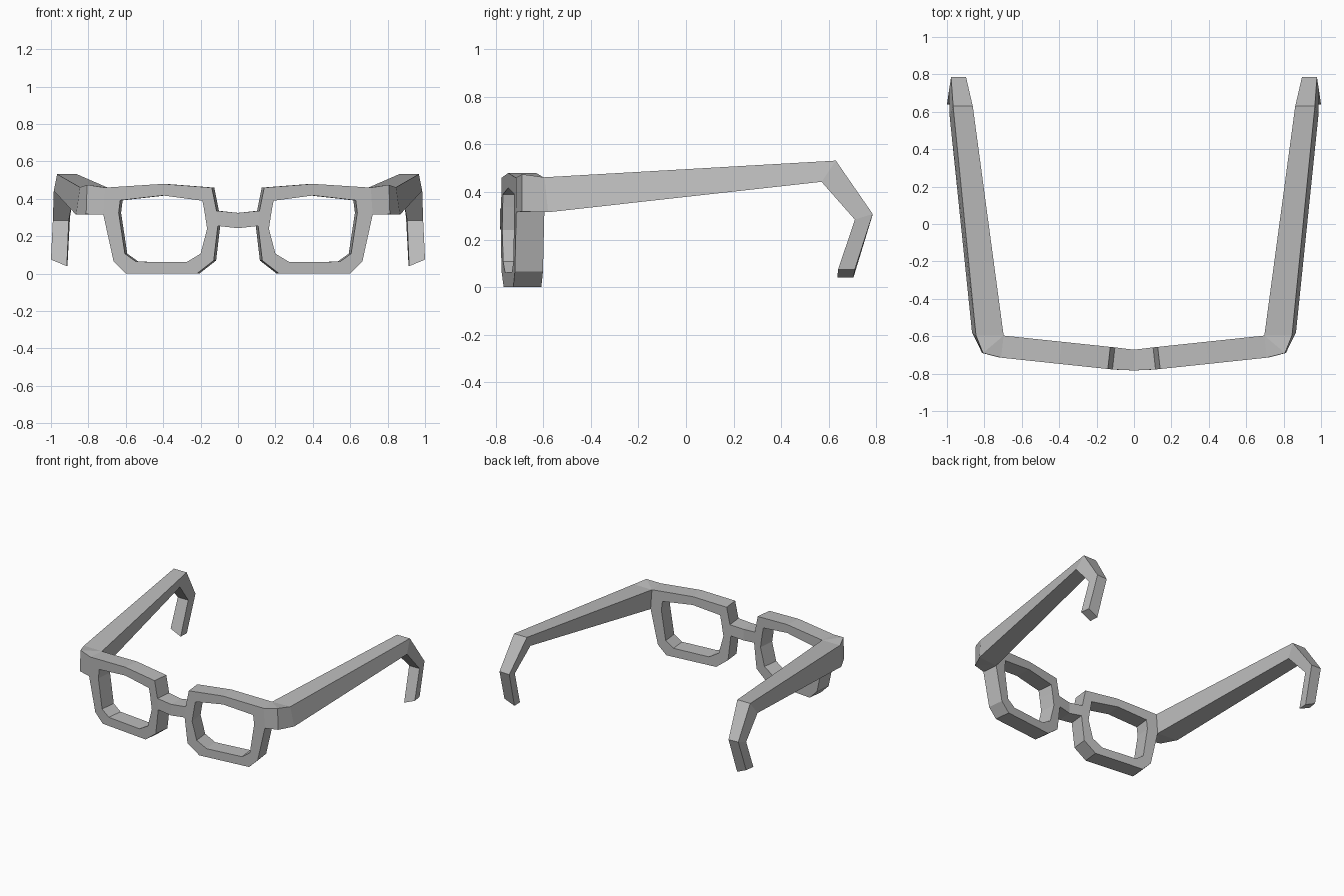
import bpy
import bmesh
from mathutils import Vector

cube = bpy.data.objects.get("Cube")
if cube:
    bpy.data.objects.remove(cube, do_unlink=True)

GREY = (0.5, 0.5, 0.5, 1)
grey = bpy.data.materials.new("frame grey")
grey.use_nodes = True
grey.diffuse_color = GREY
grey.node_tree.nodes["Principled BSDF"].inputs["Base Color"].default_value = GREY


def loft(name, sections, closed=False, cap_end=False, skip=(), side=1):
    """Join four-point sections into a flat-faced bar; side=-1 mirrors it."""
    bm = bmesh.new()
    cache = {}

    def vert(p):
        key = tuple(round(c, 4) for c in p)
        if key not in cache:
            cache[key] = bm.verts.new((side * p[0], p[1], p[2]))
        return cache[key]

    def face(points):
        verts = list(dict.fromkeys(vert(p) for p in points))
        if side < 0:
            verts.reverse()
        if len(verts) > 2:
            bm.faces.new(verts)

    count = len(sections)
    for i in range(count if closed else count - 1):
        a, b = sections[i], sections[(i + 1) % count]
        for k in range(4):
            j = (k + 1) % 4
            if (i, k) not in skip:
                face((a[k], a[j], b[j], b[k]))
    if cap_end:
        face(sections[-1])
    bmesh.ops.recalc_face_normals(bm, faces=bm.faces)
    mesh = bpy.data.meshes.new(name)
    bm.to_mesh(mesh)
    bm.free()
    mesh.materials.append(grey)
    obj = bpy.data.objects.new(name, mesh)
    bpy.context.collection.objects.link(obj)
    return obj


# Each rim lies in a plane that sweeps back towards the temple
def front(p):
    return Vector((p[0], -0.79 + 0.106 * p[0], p[1]))


def back(p):
    return front(p) + Vector((-0.013, 0.118, 0))


outer = [(0.14, 0.46), (0.4, 0.48), (0.71, 0.46), (0.72, 0.315), (0.665, 0.065),
         (0.6, 0), (0.22, 0), (0.13, 0.07), (0.108, 0.255), (0.115, 0.336)]
inner = [(0.19, 0.39), (0.4, 0.418), (0.63, 0.392), (0.638, 0.325), (0.605, 0.107),
         (0.545, 0.064), (0.275, 0.062), (0.2, 0.107), (0.165, 0.24), (0.18, 0.336)]
rim = [(front(o), front(i), back(i), back(o)) for o, i in zip(outer, inner)]
# The outer wall stays open where the temple and the bridge join
joints = {(2, 3), (8, 3)}

# Temple: corner fan, long arm, then the hook behind the ear
hinge_top, hinge_low = outer[2], outer[3]
q_top, q_low = back(hinge_top), back(hinge_low)
temple = [
    (front(hinge_top), q_top, q_low, front(hinge_low)),
    ((0.807, -0.69, 0.475), q_top, q_low, (0.812, -0.69, 0.318)),
    ((0.845, -0.595, 0.462), q_top, q_low, (0.866, -0.58, 0.315)),
    ((0.967, 0.63, 0.532), (0.862, 0.63, 0.532), (0.875, 0.57, 0.443), (0.985, 0.57, 0.443)),
    ((0.978, 0.785, 0.308), (0.898, 0.785, 0.305), (0.905, 0.71, 0.284), (0.99, 0.71, 0.284)),
    ((0.99, 0.71, 0.075), (0.912, 0.704, 0.04), (0.915, 0.636, 0.04), (1.0, 0.64, 0.075)),
]

for label, side in (("left", 1), ("right", -1)):
    loft(label + "_rim", rim, closed=True, skip=joints, side=side)
    loft(label + "_temple", temple, cap_end=True, side=side)

# Bridge: dips slightly at the centre
low, high = outer[8], outer[9]
end = (front(high), back(high), back(low), front(low))
middle = ((0, -0.783, 0.325), (0, -0.672, 0.325), (0, -0.672, 0.243), (0, -0.783, 0.243))
loft("bridge", [end, middle, [(-p[0], p[1], p[2]) for p in end]])
